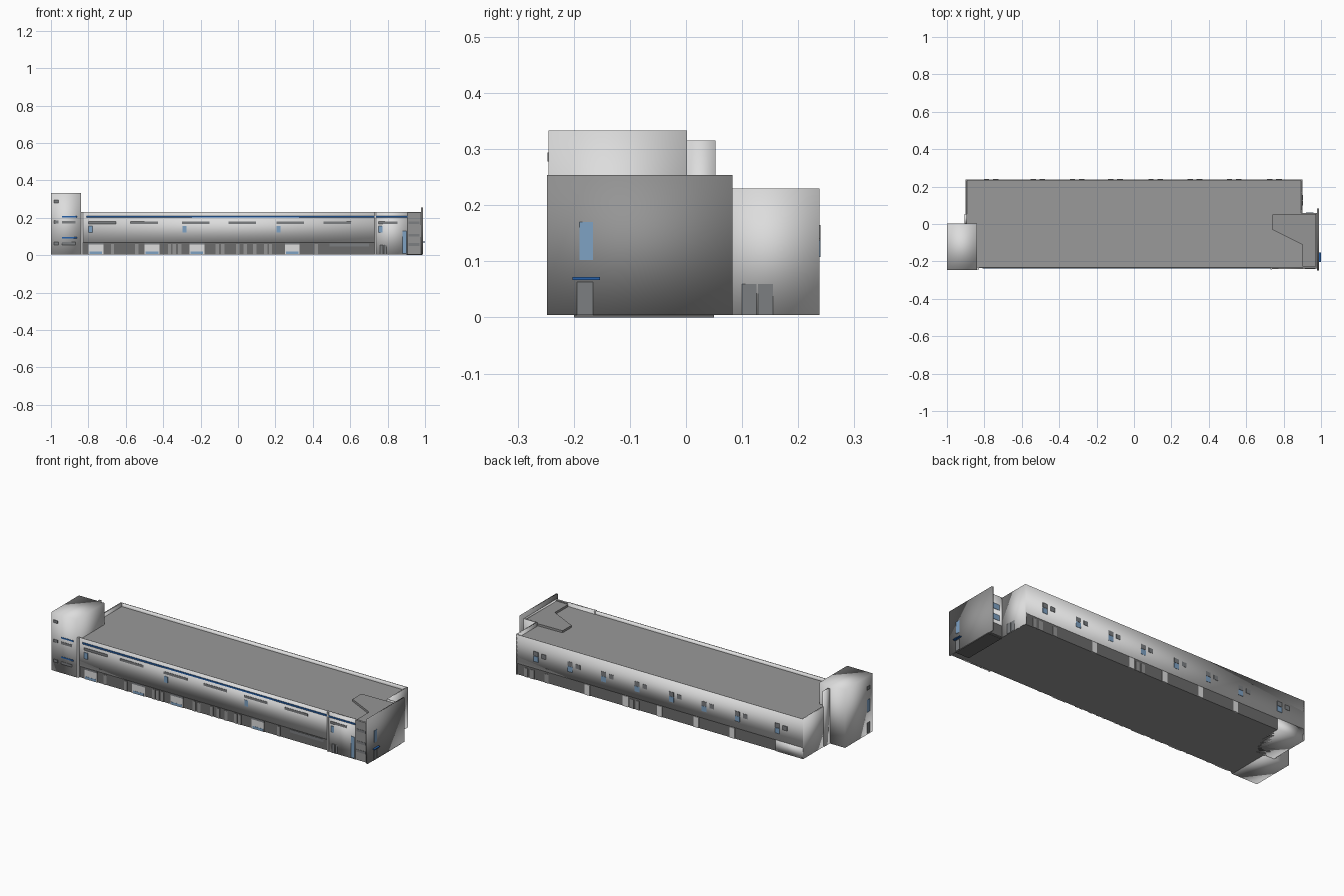
import bpy
import bmesh
from mathutils import Vector

cube = bpy.data.objects.get("Cube")
if cube:
    bpy.data.objects.remove(cube, do_unlink=True)


def make_material(name, red, green, blue):
    material = bpy.data.materials.new(name)
    material.use_nodes = True
    color = (red, green, blue, 1.0)
    material.diffuse_color = color
    material.node_tree.nodes["Principled BSDF"].inputs["Base Color"].default_value = color
    return material


wall = make_material("light wall", 0.72, 0.72, 0.72)
roof = make_material("roof grey", 0.32, 0.32, 0.32)
panel = make_material("end wall grey", 0.3, 0.3, 0.3)
base = make_material("shaded base", 0.15, 0.15, 0.15)
frame = make_material("window grey", 0.2, 0.21, 0.22)
glass = make_material("pale blue glass", 0.21, 0.36, 0.55)
stripe = make_material("blue stripe", 0.02, 0.12, 0.4)


def finish(name, bm, materials, smooth=False):
    bmesh.ops.recalc_face_normals(bm, faces=bm.faces)
    mesh = bpy.data.meshes.new(name)
    bm.to_mesh(mesh)
    bm.free()
    for material in materials:
        mesh.materials.append(material)
    for polygon in mesh.polygons:
        polygon.use_smooth = smooth and polygon.material_index == 0
    obj = bpy.data.objects.new(name, mesh)
    bpy.context.collection.objects.link(obj)
    return obj


def add_box(bm, low, high):
    low, high = Vector(low), Vector(high)
    verts = bmesh.ops.create_cube(bm, size=1)["verts"]
    for vert in verts:
        vert.co = (low + high) / 2 + vert.co * (high - low)


def box(name, low, high, material, smooth=False):
    bm = bmesh.new()
    add_box(bm, low, high)
    return finish(name, bm, [material], smooth)


def prism(bm, outline, bottom, top):
    face = bm.faces.new([bm.verts.new((x, y, bottom)) for x, y in outline])
    result = bmesh.ops.extrude_face_region(bm, geom=[face])["geom"]
    for item in result:
        if isinstance(item, bmesh.types.BMVert):
            item.co.z = top
    # Put the bottom face back so the prism is closed
    if not face.is_valid:
        ring = [v for v in bm.verts if abs(v.co.z - bottom) < 1e-6]
        bm.faces.new(ring)
    return [f for f in result if isinstance(f, bmesh.types.BMFace)][0]


def plates(name, side, depth, rects, material, thick=0.0015):
    """Thin rectangles (start, end, bottom, top) on an outside wall."""
    bm = bmesh.new()
    for start, end, bottom, top in rects:
        if side in ("front", "back"):
            add_box(bm, (start, depth - thick, bottom), (end, depth + thick, top))
        else:
            add_box(bm, (depth - thick, start, bottom), (depth + thick, end, top))
    return finish(name, bm, [material])


FLOOR, BAND, TOP = 0.004, 0.068, 0.23
FRONT, BACK = -0.236, 0.238
RECESS = 0.004


def footprint(inset):
    return [(-0.9, FRONT + inset), (0.98, FRONT + inset), (0.98, 0.06),
            (0.9, 0.06), (0.9, BACK - inset), (-0.9, BACK - inset)]


# Upper storey with parapet and slightly sunken roof
bm = bmesh.new()
cap = prism(bm, footprint(0), BAND, TOP)
bmesh.ops.recalc_face_normals(bm, faces=bm.faces)
bmesh.ops.inset_region(bm, faces=[cap], thickness=0.007)
sunk = bmesh.ops.extrude_face_region(bm, geom=[cap])["geom"]
if cap.is_valid:
    bmesh.ops.delete(bm, geom=[cap], context="FACES_ONLY")
for item in sunk:
    if isinstance(item, bmesh.types.BMVert):
        item.co.z = 0.21
    elif isinstance(item, bmesh.types.BMFace):
        item.material_index = 1
finish("hall_upper_storey", bm, [wall, roof], True)

# Ground storey, with a paler underside
bm = bmesh.new()
prism(bm, footprint(RECESS), FLOOR, BAND)
bmesh.ops.recalc_face_normals(bm, faces=bm.faces)
bm.normal_update()
for face in bm.faces:
    face.material_index = 1 if face.normal.z < -0.5 else 0
finish("hall_ground_storey", bm, [base, roof])
box("back_corner_wall", (-0.9, 0, FLOOR), (-0.73, BACK, BAND), wall, True)
box("hall_right_end_wall", (0.893, 0.06, FLOOR), (0.902, BACK, TOP), wall, True)
box("hall_left_end_wall", (-0.902, 0, FLOOR), (-0.893, BACK, TOP), wall, True)

# Raised roof deck by the end block
bm = bmesh.new()
prism(bm, [(0.74, 0.05), (0.74, -0.03), (0.9, -0.11), (0.9, -0.228),
           (0.973, -0.228), (0.973, 0.053), (0.88, 0.053)], 0.21, 0.222)
finish("roof_deck", bm, [panel])

# Entrance block and end wall panel
box("entrance_front", (0.737, -0.24, FLOOR), (0.905, -0.23, TOP), wall, True)
box("end_block_front", (0.905, -0.239, FLOOR), (0.98, -0.229, 0.228), panel)
box("end_wall_panel", (0.978, -0.248, FLOOR), (0.988, 0.083, 0.254), panel, True)
box("entrance_pilaster", (0.73, -0.244, FLOOR), (0.738, -0.23, TOP), wall)
box("end_canopy", (0.985, -0.202, 0.067), (1.0, -0.153, 0.072), stripe)
box("end_step", (0.9, -0.2, 0), (0.985, 0.05, FLOOR), base)

# Stair tower and the fin behind it
box("tower", (-1, -0.245, FLOOR), (-0.84, 0.002, 0.333), wall, True)
box("tower_fin", (-0.905, 0, FLOOR), (-0.893, 0.053, 0.315), wall, True)
box("tower_pilaster", (-0.85, -0.242, FLOOR), (-0.83, -0.23, TOP), wall)

# Front long strips and windows
plates("front_blue_band", "front", FRONT, [(-0.81, 0.735, 0.2, 0.209)], stripe, 0.003)
plates("entrance_blue_band", "front", -0.24, [(0.735, 0.905, 0.2, 0.209)], stripe)
strips = [(x, x + 0.147, 0.167, 0.181) for x in (-0.8, -0.575, -0.3, -0.05, 0.205, 0.457)]
plates("front_strip_windows", "front", FRONT, strips, frame)
small = [(x, x + 0.022, 0.12, 0.155) for x in (-0.8, -0.297, 0.206)]
plates("front_small_windows", "front", FRONT, small, glass)

# Ground floor front gates and doors
ground = FRONT + RECESS
gates = [-0.8, -0.5, -0.26, 0.25]
plates("front_gates", "front", ground,
       [(x, x + 0.08, FLOOR, 0.056) for x in gates], wall, 0.004)
plates("gate_lintels", "front", ground,
       [(x, x + 0.08, 0.056, 0.067) for x in gates], frame, 0.004)
plates("gate_blue_bases", "front", ground,
       [(x + 0.006, x + 0.074, 0.007, 0.02) for x in gates], glass, 0.0048)
doors = [-0.68, -0.55, -0.375, -0.35, -0.32, -0.12, -0.09, -0.01, 0.03, 0.08,
         0.14, 0.165, 0.41]
plates("front_doors", "front", ground,
       [(x, x + 0.018, FLOOR, 0.06) for x in doors], panel, 0.003)
plates("front_long_window", "front", ground, [(0.49, 0.7, 0.045, 0.062)], frame, 0.003)

# Entrance front details
plates("entrance_grey_windows", "front", -0.24,
       [(0.75, 0.852, 0.167, 0.181), (0.76, 0.774, FLOOR, 0.055),
        (0.78, 0.794, FLOOR, 0.055)], frame)
plates("entrance_glass", "front", -0.24,
       [(0.752, 0.772, 0.12, 0.155), (0.88, 0.9, 0.01, 0.13)], glass)
plates("end_block_windows", "front", -0.239,
       [(0.912, 0.97, z, z + 0.014) for z in (0.05, 0.1, 0.167)], frame)

# Tower details
plates("tower_blue_bands", "front", -0.245,
       [(-0.94, -0.86, z, z + 0.008) for z in (0.09, 0.2)], stripe)
plates("tower_strip_windows", "front", -0.245,
       [(-0.94, -0.87, z, z + 0.014) for z in (0.055, 0.168)], frame)
plates("tower_square_windows", "front", -0.245,
       [(-0.985, -0.96, z, z + 0.016) for z in (0.055, 0.168, 0.278)], frame)
plates("tower_side_glass", "left", -0.9985, [(-0.22, -0.195, 0.13, 0.2)], glass, 0.002)
plates("tower_side_openings", "left", -0.9985,
       [(-0.22, -0.195, 0.01, 0.07), (-0.22, -0.195, 0.255, 0.275)], frame, 0.002)

# Right end details
plates("end_panel_glass", "right", 0.988, [(-0.19, -0.166, 0.102, 0.17)], glass)
plates("end_panel_door", "right", 0.988, [(-0.194, -0.166, FLOOR, 0.063)], frame)
plates("hall_end_doors", "right", 0.902,
       [(0.1, 0.126, FLOOR, 0.06), (0.128, 0.155, FLOOR, 0.06)], frame)
plates("block_back_windows", "back", 0.06,
       [(0.92, 0.96, z, z + 0.03) for z in (0.09, 0.15)], glass)

# Back windows: tall pair of panes with a small one beside it
bays = [0.775, 0.56, 0.35, 0.14, -0.075, -0.28, -0.49, -0.74]
plates("back_upper_panes", "back", BACK,
       [(x - 0.015, x + 0.015, 0.14, 0.165) for x in bays], frame)
plates("back_lower_panes", "back", BACK,
       [(x - 0.015, x + 0.015, 0.108, 0.138) for x in bays], glass)
plates("back_side_panes", "back", BACK,
       [(x - 0.063, x - 0.035, 0.137, 0.162) for x in bays], frame)

# Back ground floor doors
plates("back_light_doors", "back", BACK - RECESS,
       [(x - 0.016, x + 0.016, FLOOR, 0.064)
        for x in (0.455, 0.215, 0, -0.23, -0.455)], wall, 0.004)
plates("back_dark_doors", "back", BACK - RECESS,
       [(x - 0.012, x + 0.012, FLOOR, 0.055) for x in (0.84, 0.8, 0.71, 0.175, 0.14)],
       panel, 0.003)
